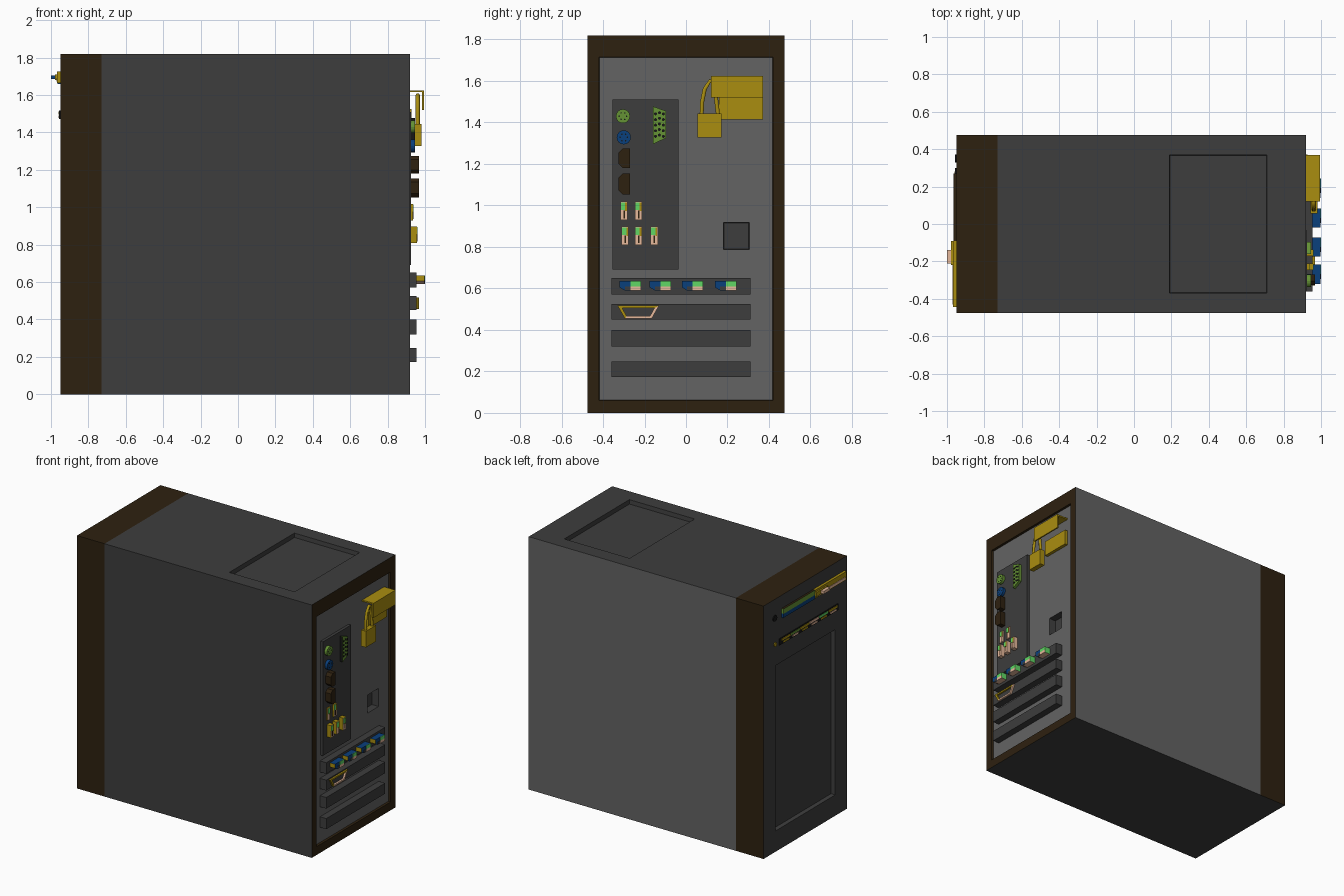
import bpy, bmesh, math
from mathutils import Vector

if "Cube" in bpy.data.objects:
    bpy.data.objects.remove(bpy.data.objects["Cube"])

COLOURS = {
    "dark_grey": (0.047, 0.047, 0.047), "light_grey": (0.125, 0.125, 0.125),
    "dark_brown": (0.027, 0.015, 0.005), "gold": (0.40, 0.27, 0.005),
    "blue": (0.003, 0.05, 0.2), "olive_green": (0.13, 0.29, 0.035),
    "bright_green": (0.12, 0.68, 0.13), "pink": (0.82, 0.5, 0.34),
    "black": (0.008, 0.008, 0.008),
}
NAMES = list(COLOURS)
MATS = []
for n, c in COLOURS.items():
    m = bpy.data.materials.new(n)
    m.diffuse_color = (*c, 1)
    m.use_nodes = True
    m.node_tree.nodes["Principled BSDF"].inputs["Base Color"].default_value = m.diffuse_color
    MATS.append(m)
AXES = {"+x": (1, 0, 0), "-x": (-1, 0, 0), "+y": (0, 1, 0), "-y": (0, -1, 0), "+z": (0, 0, 1), "-z": (0, 0, -1)}


def finish(bm, name):
    me = bpy.data.meshes.new(name)
    bm.to_mesh(me)
    bm.free()
    for m in MATS:
        me.materials.append(m)
    ob = bpy.data.objects.new(name, me)
    bpy.context.collection.objects.link(ob)
    return ob


def facing(bm, d):
    return max(bm.faces, key=lambda f: f.normal.dot(Vector(AXES[d])))


def prism_bm(pts, x0, x1, col, sides={}):
    """Extrude a (y, z) outline along x; sides = colour by facing direction."""
    bm = bmesh.new()
    f = bm.faces.new([bm.verts.new((x0, y, z)) for y, z in pts])
    r = bmesh.ops.extrude_face_region(bm, geom=[f])
    bmesh.ops.translate(bm, vec=(x1 - x0, 0, 0), verts=[v for v in r["geom"] if isinstance(v, bmesh.types.BMVert)])
    bmesh.ops.recalc_face_normals(bm, faces=bm.faces[:])
    bm.normal_update()
    for f in bm.faces:
        f.material_index = NAMES.index(col)
        for d, c in sides.items():
            if f.normal.dot(Vector(AXES[d])) > 0.75:
                f.material_index = NAMES.index(c)
    return bm


def rect(y0, y1, z0, z1):
    return [(y0, z0), (y1, z0), (y1, z1), (y0, z1)]


def box(name, x0, x1, y0, y1, z0, z1, col, sides={}):
    return finish(prism_bm(rect(y0, y1, z0, z1), x0, x1, col, sides), name)


def prism(name, pts, x0, x1, col, sides={}):
    return finish(prism_bm(pts, x0, x1, col, sides), name)


def disc(y, z, r, n):
    return [(y + r * math.cos(2 * math.pi * i / n), z + r * math.sin(2 * math.pi * i / n)) for i in range(n)]


def recess(bm, face, a, u, v, depth, floor, wall):
    """Sink a rectangle u x v (on axes a) into a face."""
    c = face.calc_center_median()
    bmesh.ops.inset_individual(bm, faces=[face], thickness=0.01)
    for vt in face.verts:
        for k, rng in zip(a, (u, v)):
            vt.co[k] = rng[vt.co[k] > c[k]]
    bm.normal_update()
    r = bmesh.ops.inset_individual(bm, faces=[face], thickness=0.004, depth=-depth)
    for f in r["faces"]:
        f.material_index = NAMES.index(wall)
    face.material_index = NAMES.index(floor)
    bm.normal_update()
    return face


W, H = 0.475, 1.82
# Main case with recessed rear panel, thumb hole and top recess
bm = prism_bm(rect(-W, W, 0, H), -0.73, 0.92, "dark_grey", {"+y": "light_grey", "+x": "dark_brown"})
recess(bm, facing(bm, "+z"), (0, 1), (0.19, 0.71), (-0.37, 0.37), 0.03, "dark_grey", "dark_grey")
rear = [f for f in bm.faces if f.normal.x > 0.99][0]
rear = recess(bm, rear, (1, 2), (-0.42, 0.42), (0.06, 1.715), 0.015, "light_grey", "dark_brown")
recess(bm, rear, (1, 2), (0.18, 0.305), (0.787, 0.918), 0.05, "dark_grey", "dark_grey")
finish(bm, "case_body")

# Front bezel with sunken lower panel
bm = prism_bm(rect(-W, W, 0, H), -0.95, -0.73, "dark_brown", {"-x": "dark_grey", "-z": "dark_grey"})
recess(bm, facing(bm, "-x"), (1, 2), (-0.34, 0.34), (0.15, 1.34), 0.03, "dark_grey", "dark_grey")
finish(bm, "front_bezel")

# Optical drive, its tray and knob
box("optical_drive_slot", -0.964, -0.949, -0.09, 0.27, 1.66, 1.69, "blue", {"+z": "dark_brown"})
box("optical_drive_lid", -0.966, -0.949, -0.09, 0.27, 1.69, 1.725, "olive_green", {"+z": "dark_brown"})
box("optical_drive_tray", -0.968, -0.949, -0.445, -0.09, 1.665, 1.725, "gold")
box("optical_tray_lip", -0.971, -0.968, -0.43, -0.12, 1.672, 1.69, "pink")
box("drive_knob_base", -0.978, -0.968, -0.22, -0.09, 1.68, 1.71, "gold")
box("drive_knob", -1.0, -0.976, -0.21, -0.14, 1.685, 1.705, "pink", {"-y": "blue"})
prism("power_button", disc(0.35, 1.685, 0.022, 12), -0.957, -0.949, "black")

# Card reader strip
box("card_reader", -0.956, -0.949, -0.37, 0.30, 1.472, 1.518, "black")
for i in range(6):
    y = 0.28 - i * 0.107
    c = ("gold", "olive_green", "gold", "pink", "bright_green", "gold")[i]
    box("reader_strip_upper", -0.959, -0.956, y - 0.1, y, 1.497, 1.512, c)
    box("reader_strip_lower", -0.959, -0.956, y - 0.085, y - 0.02, 1.478, 1.49, "pink" if i % 2 else "gold")
prism("reader_button", disc(0.345, 1.495, 0.015, 10), -0.957, -0.949, "gold")

# Input-output plate and expansion slot covers
box("port_plate", 0.9, 0.925, -0.355, -0.035, 0.69, 1.51, "dark_grey")
for z0, z1 in ((0.57, 0.65), (0.45, 0.525), (0.32, 0.40), (0.172, 0.248)):
    box("slot_cover", 0.9, 0.955, -0.36, 0.31, z0, z1, "dark_grey")

# Round keyboard and mouse ports with pin holes
for y, z, c in ((-0.304, 1.43, "olive_green"), (-0.30, 1.328, "blue")):
    prism("round_port", disc(y, z, 0.034, 16), 0.92, 0.945, c)
    for py, pz in disc(y, z, 0.018, 6):
        prism("round_port_pin", disc(py, pz, 0.004, 6), 0.944, 0.946, "black")

# Video port with three columns of holes
prism("video_port", [(-0.16, 1.295), (-0.096, 1.325), (-0.096, 1.455), (-0.16, 1.478)], 0.92, 0.945,
      "olive_green", {"-y": "black"})
for i in range(3):
    for j in range(5):
        y, z = -0.147 + i * 0.019, 1.333 + j * 0.027 + (i % 2) * 0.006
        prism("video_port_hole", disc(y, z, 0.0075, 8), 0.944, 0.947, "black")

# Brown display ports with clipped corners
for z0, z1 in ((1.18, 1.275), (1.053, 1.155)):
    prism("display_port", [(-0.305, z0), (-0.27, z0), (-0.27, z1), (-0.305, z1), (-0.325, z1 - 0.02), (-0.325, z0 + 0.02)],
          0.92, 0.967, "dark_brown")

# Small data ports: gold shell, green and pink end
for y, z, x in ((-0.315, 0.93, 0.935), (-0.245, 0.93, 0.935),
                (-0.31, 0.81, 0.957), (-0.245, 0.81, 0.957), (-0.17, 0.81, 0.957)):
    box("data_port", 0.92, x, y, y + 0.034, z, z + 0.088, "pink", {"-y": "gold", "+z": "gold"})
    box("data_port_green", x, x + 0.003, y + 0.002, y + 0.022, z + 0.048, z + 0.084, "bright_green")
    box("data_port_gold", x, x + 0.003, y + 0.022, y + 0.03, z + 0.042, z + 0.084, "gold")
    box("data_port_gap", x, x + 0.002, y + 0.014, y + 0.02, z + 0.008, z + 0.045, "dark_brown")

# Graphics card sockets: blue top, gold side, split end
for y in (-0.32, -0.175, -0.02, 0.14):
    prism("card_socket", [(y + 0.025, 0.59), (y + 0.103, 0.59), (y + 0.103, 0.635), (y, 0.635), (y, 0.605)],
          0.95, 0.997, "blue", {"-y": "gold", "-z": "pink", "+y": "bright_green"})
    box("socket_end_green", 0.997, 1.0, y + 0.052, y + 0.103, 0.61, 0.635, "bright_green")
    box("socket_end_pink", 0.997, 1.0, y + 0.052, y + 0.103, 0.59, 0.61, "pink")
    box("socket_end_gap", 0.997, 0.999, y + 0.025, y + 0.052, 0.592, 0.61, "dark_grey")

# Wide trapezoid port as an open ring
ring = [(-0.33, 0.517), (-0.295, 0.455), (-0.165, 0.455), (-0.13, 0.517)]
inner = [(-0.308, 0.506), (-0.286, 0.466), (-0.174, 0.466), (-0.152, 0.506)]
for i in range(4):
    j = (i + 1) % 4
    prism("wide_port_wall", [ring[i], ring[j], inner[j], inner[i]], 0.95, 0.967, "gold" if i in (0, 3) else "pink")

# Lock hasp: wall plate, folded top and outer flap
box("hasp_plate", 0.9, 0.928, 0.16, 0.372, 1.415, 1.525, "gold")
box("hasp_top", 0.9, 0.995, 0.12, 0.37, 1.615, 1.625, "gold")
box("hasp_flap", 0.985, 0.995, 0.12, 0.37, 1.52, 1.62, "gold")

# Padlock body and bent shackle
box("padlock_body", 0.943, 0.98, 0.055, 0.17, 1.328, 1.444, "gold")
cu = bpy.data.curves.new("padlock_shackle", "CURVE")
cu.dimensions = "3D"
cu.bevel_depth = 0.011
cu.bevel_resolution = 1
path = [(0.075, 1.43), (0.078, 1.5), (0.09, 1.56), (0.115, 1.6), (0.138, 1.59), (0.142, 1.54), (0.148, 1.49), (0.155, 1.43)]
s = cu.splines.new("POLY")
s.points.add(len(path) - 1)
for p, (y, z) in zip(s.points, path):
    p.co = (0.961, y, z, 1)
cu.materials.append(MATS[NAMES.index("gold")])
bpy.context.collection.objects.link(bpy.data.objects.new("padlock_shackle", cu))
